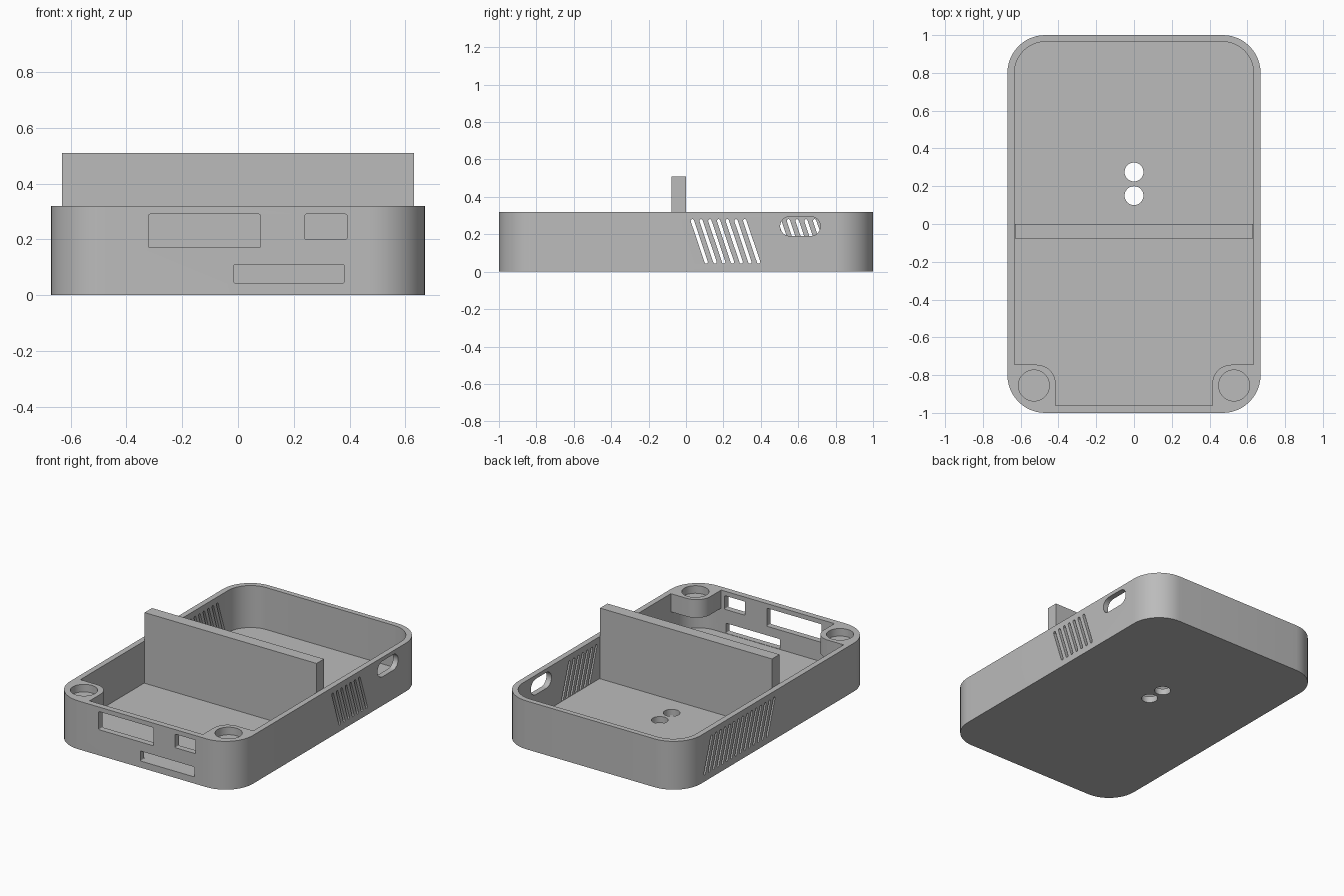
import bpy, bmesh, math
from mathutils import Vector

if "Cube" in bpy.data.objects:
    bpy.data.objects.remove(bpy.data.objects["Cube"])

grey = bpy.data.materials.new("case_grey")
grey.diffuse_color = (0.5, 0.5, 0.5, 1)
grey.use_nodes = True
grey.node_tree.nodes["Principled BSDF"].inputs["Base Color"].default_value = grey.diffuse_color


def arc(cx, cy, r, a0, a1, n=12):
    return [(cx + r * math.cos(math.radians(a0 + (a1 - a0) * i / n)),
             cy + r * math.sin(math.radians(a0 + (a1 - a0) * i / n))) for i in range(n + 1)]


def rounded_rect(x0, y0, x1, y1, radii):
    """Radii run: right-top, left-top, left-bottom, right-bottom; 0 is a square corner."""
    pts = []
    corners = [(x1, y1, -1, -1), (x0, y1, 1, -1), (x0, y0, 1, 1), (x1, y0, -1, 1)]
    for k, ((x, y, sx, sy), r) in enumerate(zip(corners, radii)):
        if r:
            pts += arc(x + sx * r, y + sy * r, r, 90 * k, 90 * k + 90)
        else:
            pts.append((x, y))
    return pts


def circle(cx, cy, r, n=40):
    return arc(cx, cy, r, 0, 360, n)[:-1]


def capsule(p, q, r, n=6):
    a = math.degrees(math.atan2(q[1] - p[1], q[0] - p[0]))
    return arc(*q, r, a - 90, a + 90, n) + arc(*p, r, a + 90, a + 270, n)


def add_prism(bm, pts, lo, hi, axis="z"):
    """Extrude a 2D outline along one axis."""
    place = {"z": lambda u, v, w: (u, v, w),
             "x": lambda u, v, w: (w, u, v),
             "y": lambda u, v, w: (u, w, v)}[axis]
    a = [bm.verts.new(place(u, v, lo)) for u, v in pts]
    b = [bm.verts.new(place(u, v, hi)) for u, v in pts]
    bm.faces.new(a[::-1])
    bm.faces.new(b)
    for i in range(len(a)):
        j = (i + 1) % len(a)
        bm.faces.new((a[i], a[j], b[j], b[i]))


def make(name, prisms):
    bm = bmesh.new()
    for p in prisms:
        add_prism(bm, *p)
    bmesh.ops.recalc_face_normals(bm, faces=bm.faces[:])
    mesh = bpy.data.meshes.new(name)
    bm.to_mesh(mesh)
    bm.free()
    mesh.materials.append(grey)
    ob = bpy.data.objects.new(name, mesh)
    bpy.context.collection.objects.link(ob)
    return ob


def subtract(ob, cutter):
    mod = ob.modifiers.new("cut", "BOOLEAN")
    mod.operation, mod.solver, mod.object = "DIFFERENCE", "EXACT", cutter
    bpy.context.view_layer.objects.active = ob
    bpy.ops.object.modifier_apply(modifier=mod.name)
    bpy.data.objects.remove(cutter)


# Outer shell block
case = make("case", [(rounded_rect(-0.67, -1, 0.67, 1, [0.2] * 4), 0, 0.32)])

# Cavity, leaving out the two raised corner bosses at the front
cavity = make("cavity_cutter", [(rounded_rect(-0.633, -0.96, 0.633, 0.965, [0.165] * 4), 0.042, 0.45)])
right_boss = rounded_rect(0.415, -1.1, 0.8, -0.745, [0, 0.1, 0, 0])
left_boss = [(-x, y) for x, y in right_boss]
subtract(cavity, make("boss_space", [(right_boss, 0.2, 0.6), (left_boss, 0.2, 0.6)]))
subtract(case, cavity)

# Round recesses in the bosses and two holes through the floor
cuts = [(circle(s * 0.53, -0.855, 0.082), 0.27, 0.4) for s in (-1, 1)]
cuts += [(circle(0, y, 0.05), -0.1, 0.1) for y in (0.15, 0.275)]

# Port openings in the front wall
for x0, x1, z0, z1 in [(-0.32, 0.08, 0.17, 0.29), (0.24, 0.39, 0.2, 0.29), (-0.015, 0.38, 0.044, 0.11)]:
    cuts.append((rounded_rect(x0, z0, x1, z1, [0.005] * 4), -1.1, -0.93, "y"))

# Slanted vents: a short row on the right wall, a long row on the left
for count, lo, hi in [(7, 0.6, 0.75), (15, -0.75, -0.6)]:
    for i in range(count):
        y = 0.034 + 0.0467 * i
        cuts.append((capsule((y, 0.272), (y + 0.074, 0.052), 0.009), lo, hi, "x"))

# Oblong opening in the right wall
cuts.append((capsule((0.555, 0.243), (0.667, 0.243), 0.052, 12), 0.6, 0.75, "x"))
subtract(case, make("opening_cutter", cuts))

# Upright divider across the middle
divider = make("divider", [(rounded_rect(-0.63, -0.078, 0.63, 0, [0] * 4), 0.03, 0.51)])

# Smooth the rounded walls, keep the edges crisp
bpy.ops.object.select_all(action="DESELECT")
case.select_set(True)
bpy.context.view_layer.objects.active = case
bpy.ops.object.shade_smooth_by_angle(angle=math.radians(30))
